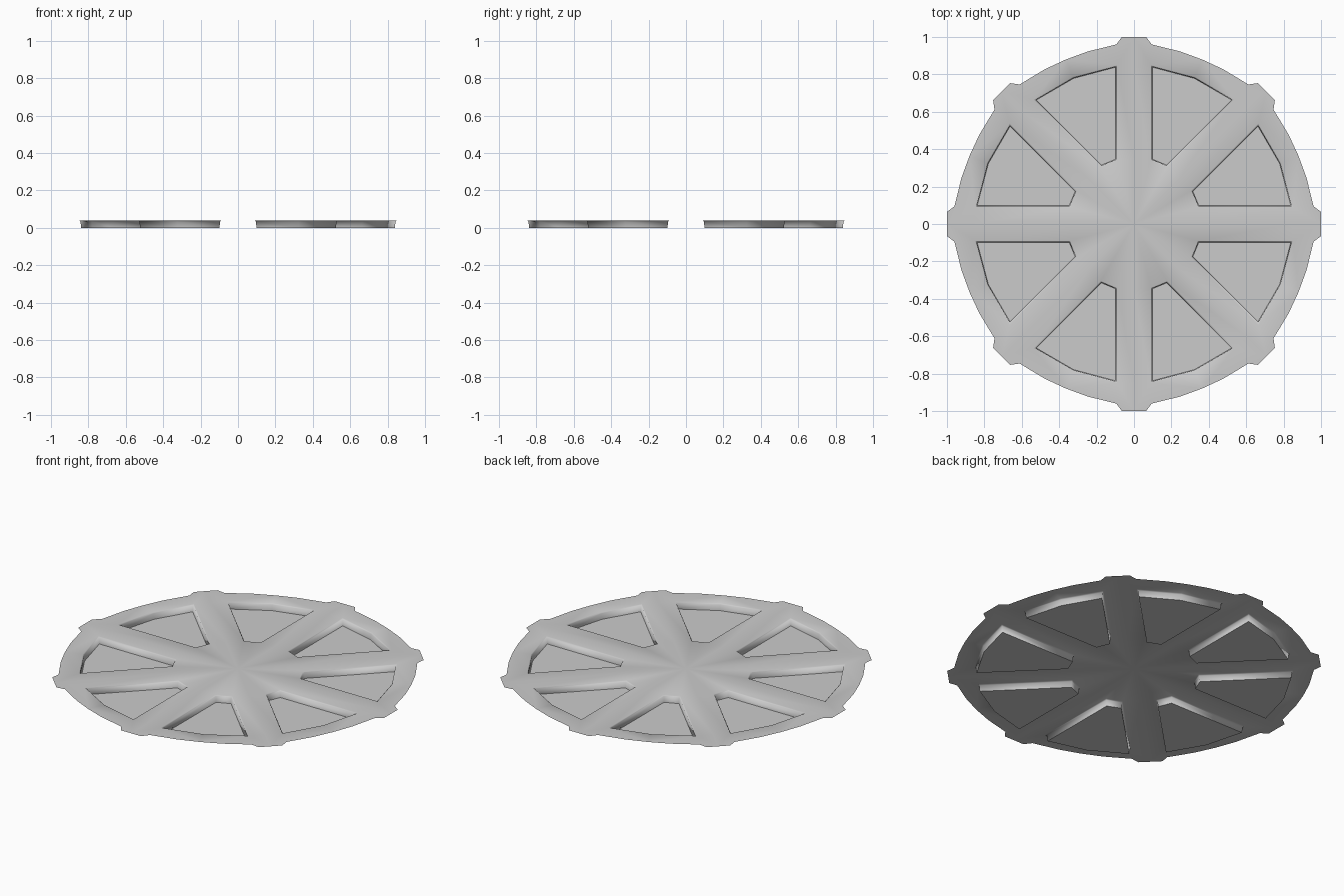
import bpy, bmesh
from math import radians, cos, sin
from mathutils import Vector, Matrix

if "Cube" in bpy.data.objects:
    bpy.data.objects.remove(bpy.data.objects["Cube"])

TOP, SECTORS = 0.04, 8
STEP = radians(360 / SECTORS)


def polar(r, deg):
    return Vector((r * cos(radians(deg)), r * sin(radians(deg))))


def mirror(p):
    # reflect a point across the sector's middle line (22.5 degrees)
    return Vector((p.x * cos(STEP) + p.y * sin(STEP),
                   p.x * sin(STEP) - p.y * cos(STEP)))


def inset(poly, d):
    # move every edge of a counter-clockwise outline inwards by d
    out = []
    for i, p in enumerate(poly):
        a = (p - poly[i - 1]).normalized()
        b = (poly[(i + 1) % len(poly)] - p).normalized()
        na, nb = Vector((-a.y, a.x)), Vector((-b.y, b.x))
        out.append(p + (na + nb) * d / (1 + na.dot(nb)))
    return out


def make(name, faces, smooth):
    # repeat one sector's faces around the centre and weld them
    bm = bmesh.new()
    for k in range(SECTORS):
        rot = Matrix.Rotation(k * STEP, 3, 'Z')
        for f in faces:
            bm.faces.new([bm.verts.new(rot @ Vector(p)) for p in f]).smooth = smooth
    bmesh.ops.remove_doubles(bm, verts=bm.verts, dist=1e-4)
    me = bpy.data.meshes.new(name)
    bm.to_mesh(me)
    bm.free()
    ob = bpy.data.objects.new(name, me)
    bpy.context.collection.objects.link(ob)
    return ob


def at(poly, z):
    return [(p.x, p.y, z) for p in poly]


# key points of half a sector
centre = Vector((0, 0))
hub, spoke_end = Vector((0.345, 0)), Vector((0.85, 0))
hub_side, rim_side = Vector((0.34, 0.09)), Vector((0.85, 0.09))
tooth = [Vector((1, 0)), Vector((1, 0.065)), Vector((0.96, 0.095)), polar(0.955, 15)]
rim_mid = polar(0.852, 22.5)

# plate: hub, spokes and toothed rim
faces = []
fan = [hub, hub_side, mirror(hub_side), mirror(hub)]
for a, b in zip(fan, fan[1:]):
    faces.append(at([centre, a, b], TOP))
spoke = [hub, spoke_end, rim_side, hub_side]
rim = [spoke_end] + tooth + [polar(0.952, 22.5), rim_mid, rim_side]
for poly in (spoke, rim):
    faces.append(at(poly, TOP))
    faces.append(at([mirror(p) for p in reversed(poly)], TOP))

# pocket walls with a small flared lip
pocket = [hub_side, rim_side, rim_mid, mirror(rim_side), mirror(hub_side)]
rings = [at(pocket, TOP), at(inset(pocket, 0.006), TOP - 0.006), at(inset(pocket, 0.009), 0)]
for hi, lo in zip(rings, rings[1:]):
    for i in range(len(hi)):
        j = (i + 1) % len(hi)
        faces.append([hi[i], hi[j], lo[j], lo[i]])
make("wheel_plate", faces, True)

# flat pocket floors
make("pocket_floors", [rings[-1]], False)
